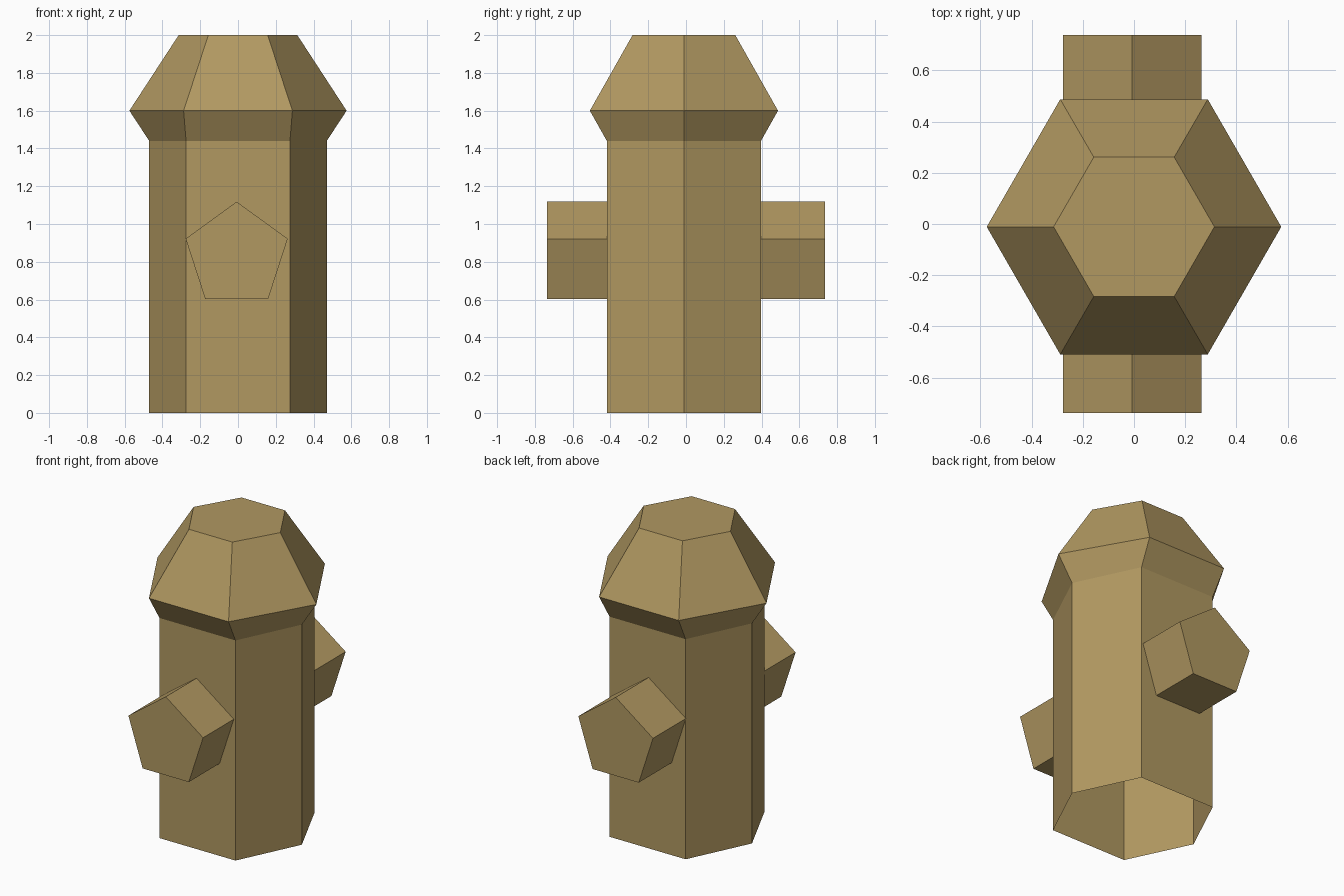
import bpy, bmesh, math

if "Cube" in bpy.data.objects:
    bpy.data.objects.remove(bpy.data.objects["Cube"])

mat = bpy.data.materials.new("tan")
mat.diffuse_color = (0.44, 0.315, 0.12, 1)
mat.use_nodes = True
mat.node_tree.nodes["Principled BSDF"].inputs["Base Color"].default_value = mat.diffuse_color


def loft(name, rings, cap_start, cap_end):
    """Skin a stack of equal-length point rings into one flat-shaded object."""
    bm = bmesh.new()
    loops = [[bm.verts.new(p) for p in ring] for ring in rings]
    n = len(loops[0])
    for a, b in zip(loops, loops[1:]):
        for i in range(n):
            j = (i + 1) % n
            bm.faces.new((a[i], a[j], b[j], b[i]))
    if cap_start:
        bm.faces.new(loops[0][::-1])
    if cap_end:
        bm.faces.new(loops[-1])
    mesh = bpy.data.meshes.new(name)
    bm.to_mesh(mesh)
    bm.free()
    mesh.materials.append(mat)
    obj = bpy.data.objects.new(name, mesh)
    bpy.context.collection.objects.link(obj)
    return obj


def hexagon(corner_x, edge_x, half_y, z, cy=-0.011):
    return [(corner_x, cy, z), (edge_x, cy + half_y, z), (-edge_x, cy + half_y, z),
            (-corner_x, cy, z), (-edge_x, cy - half_y, z), (edge_x, cy - half_y, z)]


# Hydrant body: open-bottomed hexagonal barrel, flared collar, tapered bonnet
loft("hydrant_body", [
    hexagon(0.47, 0.275, 0.408, 0.0),
    hexagon(0.47, 0.275, 0.408, 1.44),
    hexagon(0.575, 0.288, 0.498, 1.60),
    hexagon(0.314, 0.157, 0.272, 2.0),
], False, True)


# Side outlets: one five-sided bar running front to back through the barrel
def pentagon(y, r=0.284, cx=-0.007, cz=0.834):
    return [(cx + r * math.sin(k * math.tau / 5), y, cz + r * math.cos(k * math.tau / 5))
            for k in range(5)]


loft("outlet_bar", [pentagon(-0.737), pentagon(0.737)], True, True)

# Make the bar's faces point outward
mesh = bpy.data.objects["outlet_bar"].data
bm = bmesh.new()
bm.from_mesh(mesh)
bmesh.ops.recalc_face_normals(bm, faces=bm.faces)
bm.to_mesh(mesh)
bm.free()
